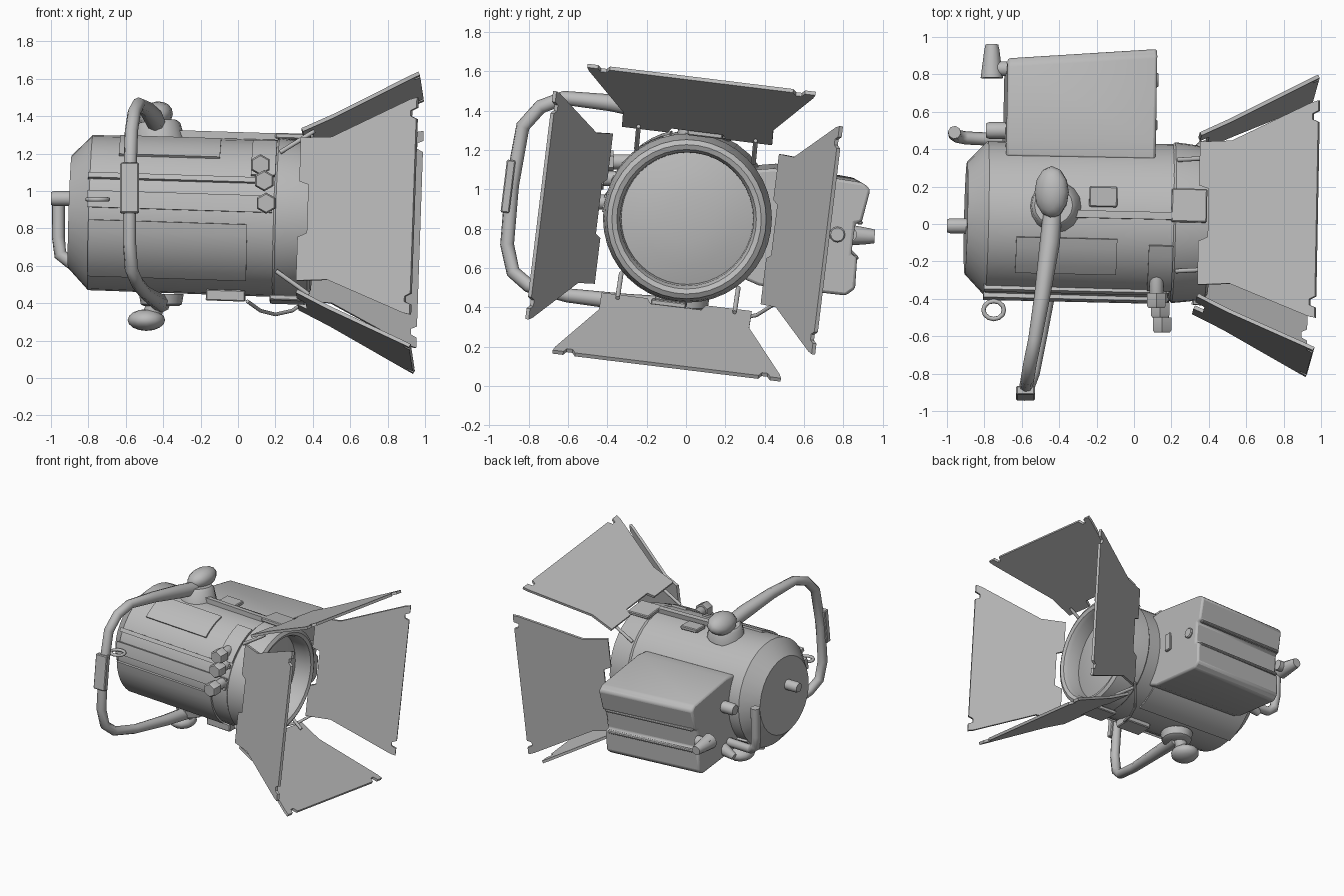
import bpy, bmesh
from math import radians, sin, cos, pi
from mathutils import Matrix, Vector

if "Cube" in bpy.data.objects:
    bpy.data.objects.remove(bpy.data.objects["Cube"])

grey = bpy.data.materials.new("plain grey")
grey.use_nodes = True
COLOUR = (0.5, 0.5, 0.5, 1)
grey.diffuse_color = COLOUR
grey.node_tree.nodes["Principled BSDF"].inputs["Base Color"].default_value = COLOUR

# Lamp axis frame: slight downward and sideways aim
AIM = (Matrix.Translation((0, 0.012, 0.86)) @ Matrix.Rotation(radians(-1.3), 4, 'Z')
       @ Matrix.Rotation(radians(1.8), 4, 'Y'))
ROLL = -7


def finish(name, bm, matrix=Matrix(), angle=35):
    bmesh.ops.remove_doubles(bm, verts=bm.verts, dist=0.0001)
    bmesh.ops.recalc_face_normals(bm, faces=bm.faces)
    bm.transform(matrix)
    mesh = bpy.data.meshes.new(name)
    bm.to_mesh(mesh)
    bm.free()
    mesh.materials.append(grey)
    ob = bpy.data.objects.new(name, mesh)
    bpy.context.collection.objects.link(ob)
    bpy.ops.object.select_all(action='DESELECT')
    ob.select_set(True)
    bpy.context.view_layer.objects.active = ob
    bpy.ops.object.shade_smooth_by_angle(angle=radians(angle))
    return ob


def lathe(name, profile, matrix=AIM, seg=32):
    """Revolve (x, radius) points about the x axis."""
    bm = bmesh.new()
    verts = [bm.verts.new((x, 0, r)) for x, r in profile]
    edges = [bm.edges.new(p) for p in zip(verts, verts[1:])]
    bmesh.ops.spin(bm, geom=verts + edges, cent=(0, 0, 0), axis=(1, 0, 0),
                   angle=2 * pi, steps=seg)
    return finish(name, bm, matrix)


def patch(name, x0, x1, a0, a1, r0, r1):
    """Curved raised panel on the drum; angles run from +y towards +z."""
    bm = bmesh.new()
    n = max(2, round((a1 - a0) / 8))
    rings = []
    for i in range(n + 1):
        a = radians(a0 + (a1 - a0) * i / n)
        rings.append([bm.verts.new((x, r * cos(a), r * sin(a)))
                      for x, r in ((x0, r0), (x1, r0), (x1, r1), (x0, r1))])
    for p, q in zip(rings, rings[1:]):
        for k in range(4):
            bm.faces.new((p[k], p[(k + 1) % 4], q[(k + 1) % 4], q[k]))
    bm.faces.new(rings[0])
    bm.faces.new(rings[-1])
    return finish(name, bm, AIM, 25)


def prism(name, outline, depth, place, matrix):
    """Extrude a 2D outline by a depth vector; place maps (u, v) to 3D."""
    bm = bmesh.new()
    face = bm.faces.new([bm.verts.new(place(u, v)) for u, v in outline])
    out = bmesh.ops.extrude_face_region(bm, geom=[face])
    bmesh.ops.translate(bm, vec=depth,
                        verts=[g for g in out["geom"] if isinstance(g, bmesh.types.BMVert)])
    return finish(name, bm, matrix)


def box(name, centre, size, matrix=Matrix(), bevel=0.006):
    bm = bmesh.new()
    bmesh.ops.create_cube(bm, size=1, matrix=Matrix.Translation(centre) @ Matrix.Diagonal((*size, 1)))
    bmesh.ops.bevel(bm, geom=bm.edges[:], offset=bevel, segments=1, affect='EDGES')
    return finish(name, bm, matrix, 25)


def rod(name, start, end, r0, r1=None, seg=12):
    d = Vector(end) - Vector(start)
    m = Matrix.Translation(start) @ d.to_track_quat('X', 'Z').to_matrix().to_4x4()
    r1 = r1 or r0
    return lathe(name, [(0, 0), (0, r0), (d.length * 0.85, r1),
                        (d.length, r1 * 0.85), (d.length, 0)], m, seg)


def pebble(name, centre, radii, tilt=0):
    bm = bmesh.new()
    bmesh.ops.create_uvsphere(bm, u_segments=12, v_segments=8, radius=1)
    return finish(name, bm, Matrix.Translation(centre) @ Matrix.Rotation(radians(tilt), 4, 'Y')
                  @ Matrix.Diagonal((*radii, 1)), 60)


def tube(name, points, radius, cyclic=False):
    """Swept tube; a point may carry its own radius factor last."""
    curve = bpy.data.curves.new(name, 'CURVE')
    curve.dimensions = '3D'
    curve.bevel_depth = radius
    curve.bevel_resolution = 2
    curve.use_fill_caps = True
    spline = curve.splines.new('POLY')
    spline.points.add(len(points) - 1)
    spline.use_cyclic_u = cyclic
    for sp, p in zip(spline.points, points):
        sp.co = (*p[:3], 1)
        sp.radius = p[3] if len(p) > 3 else 1
    ob = bpy.data.objects.new(name, curve)
    bpy.context.collection.objects.link(ob)
    bpy.ops.object.select_all(action='DESELECT')
    ob.select_set(True)
    bpy.context.view_layer.objects.active = ob
    bpy.ops.object.convert(target='MESH')
    ob = bpy.context.object
    ob.data.materials.clear()
    ob.data.materials.append(grey)
    bpy.ops.object.shade_smooth_by_angle(angle=radians(50))
    return ob


# Drum housing, front bell and lens
lathe("drum", [(-0.9, 0), (-0.9, 0.3), (-0.79, 0.415), (0.2, 0.42), (0.2, 0)])
lathe("front_bell", [(0.18, 0.4), (0.21, 0.43), (0.3, 0.42), (0.385, 0.405), (0.4, 0.38),
                     (0.39, 0.355), (0.36, 0.34), (0.25, 0.335)], seg=40)
lathe("lens", [(0.26, 0.35), (0.29, 0.24), (0.305, 0.12), (0.31, 0)], seg=40)

# Raised panels and strips on the drum
patch("side_strip", -0.8, 0.19, 164, 176, 0.4, 0.437)
patch("upper_side_strip", -0.8, 0.19, 150, 154, 0.4, 0.435)
patch("lower_side_panel", -0.79, 0.06, 185, 232, 0.4, 0.432)
patch("upper_panel", -0.64, -0.1, 103, 132, 0.4, 0.43)
patch("top_strip", -0.45, 0.2, 83, 88, 0.4, 0.455)
patch("bottom_panel", -0.79, 0.06, 285, 320, 0.4, 0.43)
patch("front_side_block", 0.07, 0.2, 107, 148, 0.4, 0.435)
box("top_plate", (-0.18, 0.13, 0.42), (0.15, 0.11, 0.03), AIM)
box("bottom_clip", (-0.05, -0.1, -0.42), (0.21, 0.14, 0.06), AIM)

# Four barn doors with notched hinges and corner tabs
half = [(0.13, 0.08), (0.15, 0), (0.385, 0), (0.385, 0.27), (0.575, 0.94), (0.585, 1),
        (0.53, 1), (0.515, 0.95), (0.485, 0.95), (0.47, 1)]
outline = half + [(-u, t) for u, t in reversed(half)]
for i, side in enumerate(("top", "right", "bottom", "left")):
    turn = AIM @ Matrix.Rotation(radians(ROLL + 90 * i), 4, 'X')
    prism(side + "_barn_door", outline, (-0.009, 0, 0.018),
          lambda u, t: (0.34 + 0.62 * t, u, 0.425 + 0.3 * t), turn)
    if side in ("top", "bottom"):
        box(side + "_hinge_bracket", (0.28, 0.04, 0.44), (0.19, 0.18, 0.03), turn)
        for u in (-0.3, 0.3):
            rod(side + "_hinge_pin", turn @ Vector((0.22, u, 0.32)),
                turn @ Vector((0.4, u, 0.44)), 0.012)

# Ballast box with grooved outer face, skewed slightly outward at the front
BOX = AIM @ Matrix.Rotation(radians(ROLL), 4, 'X')
profile = [(0.3, -0.27), (0.4, -0.3), (0.82, -0.3), (0.86, -0.26), (0.85, -0.1), (0.82, -0.09),
           (0.82, 0.07), (0.85, 0.08), (0.87, 0.25), (0.83, 0.28), (0.4, 0.3), (0.3, 0.28)]
ballast = prism("ballast_box", profile, (0.8, 0, 0), lambda y, z: (-0.7, y, z), BOX)
for v in ballast.data.vertices:
    v.co.y += 0.075 * (v.co.x + 0.3) * max(0, v.co.y - 0.4) / 0.45
bev = ballast.modifiers.new("soft_edges", 'BEVEL')
bev.width, bev.segments = 0.015, 2
for z in (-0.1, 0.08):
    box("ballast_rail", (-0.3, 0.845, z), (0.76, 0.03, 0.02),
        BOX @ Matrix.Translation((0, 0, 0)) @ Matrix.Rotation(radians(3.5), 4, 'Z')
        @ Matrix.Translation((0.05, 0.02, 0)))
rod("ballast_corner_knob", (-0.76, 0.78, 0.77), (-0.76, 0.96, 0.76), 0.06, 0.04)
rod("ballast_knob_stem", (-0.68, 0.83, 0.77), (-0.8, 0.83, 0.77), 0.04)
rod("ballast_plug", (-0.68, 0.5, 0.92), (-0.79, 0.5, 0.92), 0.045)
rod("ballast_lower_plug", (-0.68, 0.5, 0.58), (-0.78, 0.5, 0.54), 0.05, 0.03)
rod("ballast_front_knob", (0.08, 0.77, 0.77), (0.13, 0.77, 0.77), 0.04)
box("ballast_front_slot", (0.11, 0.53, 0.8), (0.03, 0.06, 0.14))

# Rear stub and carrying handle
rod("rear_stub", (-0.88, -0.01, 0.96), (-1.0, -0.01, 0.96), 0.04)
tube("rear_handle", [(-0.7, 0.45, 0.62), (-0.9, 0.46, 0.62), (-0.95, 0.47, 0.66),
                     (-0.96, 0.48, 0.75), (-0.96, 0.49, 0.98)], 0.035)

# Yoke with grip block, pivot pads and clamp knobs
tube("yoke", [(-0.43, 0.12, 1.345, 1.4), (-0.45, -0.1, 1.39, 1.5), (-0.49, -0.38, 1.44, 1.2),
              (-0.53, -0.62, 1.465), (-0.555, -0.74, 1.42), (-0.57, -0.83, 1.32),
              (-0.58, -0.885, 1.02), (-0.58, -0.91, 0.72), (-0.57, -0.88, 0.58),
              (-0.54, -0.8, 0.51), (-0.5, -0.6, 0.46), (-0.45, -0.3, 0.425, 1.2),
              (-0.41, 0, 0.4, 1.4)], 0.036)
box("yoke_grip", (0, 0, 0), (0.1, 0.045, 0.27),
    Matrix.Translation((-0.58, -0.905, 1.015)) @ Matrix.Rotation(radians(-7), 4, 'X'))
rod("top_pivot_pad", (-0.42, 0.09, 1.26), (-0.43, 0.1, 1.37), 0.14, 0.12, 16)
pebble("top_clamp_knob", (-0.44, 0.17, 1.4), (0.095, 0.14, 0.075), -25)
rod("bottom_pivot_pad", (-0.41, 0, 0.45), (-0.41, 0, 0.385), 0.12, 0.11, 16)
rod("bottom_clamp_stem", (-0.43, 0, 0.42), (-0.47, 0, 0.31), 0.05)
pebble("bottom_clamp_knob", (-0.49, 0, 0.31), (0.1, 0.11, 0.058))

# Control knobs, lanyard ring and slack cable
for x, z, y0, y1 in ((0.12, 1.14, -0.28, -0.45), (0.14, 1.055, -0.3, -0.5), (0.15, 0.935, -0.38, -0.58)):
    rod("control_knob_neck", (x, y0, z), (x, y1 + 0.06, z), 0.038)
    rod("control_knob", (x, y1 + 0.08, z), (x, y1, z), 0.057, seg=6)
tube("lanyard_ring", [(-0.75 + 0.055 * cos(k * pi / 6), -0.46 + 0.048 * sin(k * pi / 6), 0.955)
                      for k in range(12)], 0.012, True)
tube("slack_cable", [(0.05, -0.05, 0.41), (0.12, 0.1, 0.36), (0.2, 0.25, 0.34),
                     (0.29, 0.36, 0.36), (0.36, 0.44, 0.41)], 0.01)
